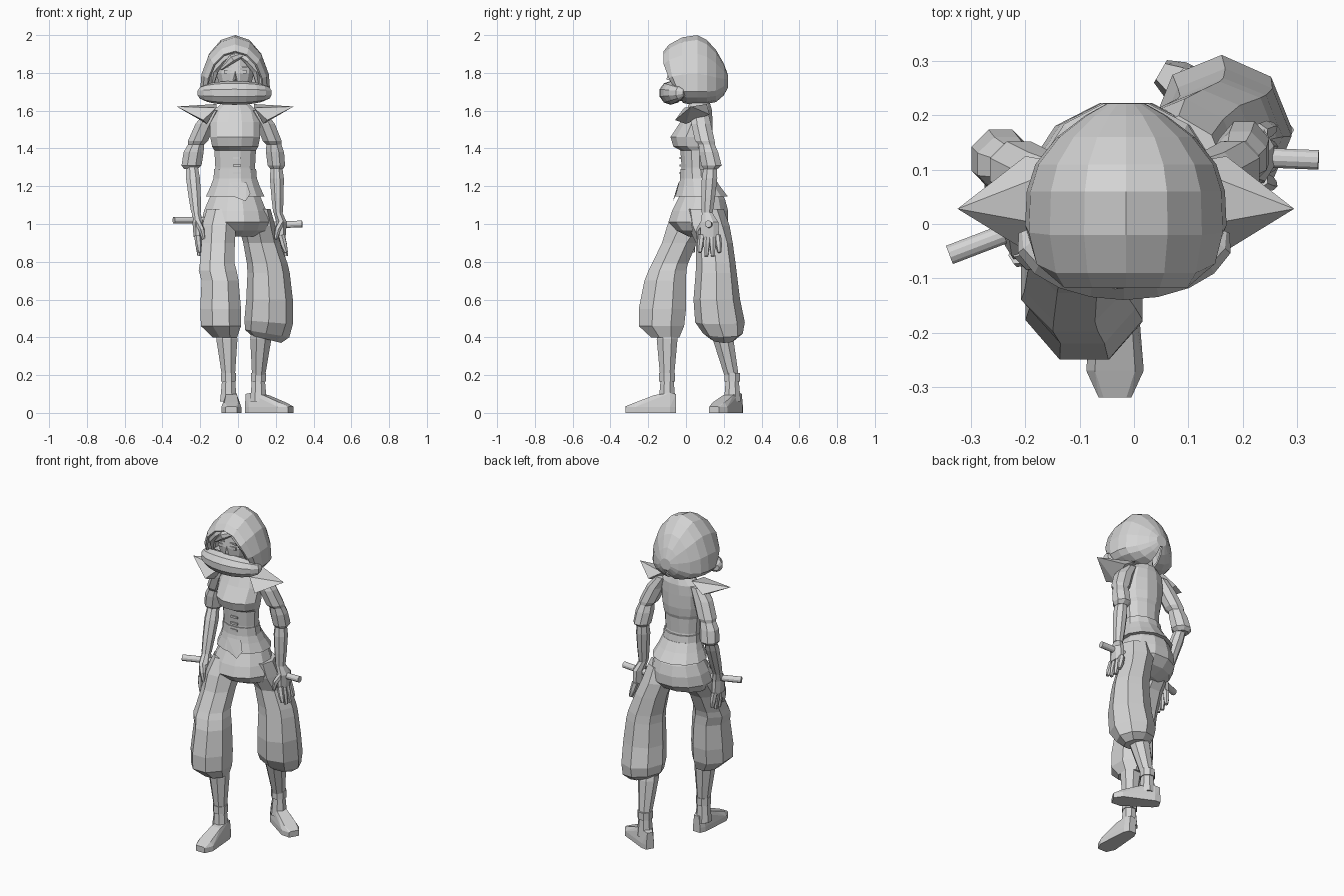
import bpy
import bmesh
from math import cos, sin, pi, radians
from mathutils import Vector, Matrix

default_cube = bpy.data.objects.get("Cube")
if default_cube:
    bpy.data.objects.remove(default_cube, do_unlink=True)

clay = bpy.data.materials.new("clay_grey")
clay.use_nodes = True
clay.diffuse_color = (.66, .66, .66, 1)
clay.node_tree.nodes["Principled BSDF"].inputs["Base Color"].default_value = clay.diffuse_color

MID = -.015  # centre line of the upper body


def finish(name, bm):
    """Turn a bmesh into a flat shaded object."""
    bmesh.ops.recalc_face_normals(bm, faces=bm.faces)
    mesh = bpy.data.meshes.new(name)
    bm.to_mesh(mesh)
    bm.free()
    mesh.materials.append(clay)
    obj = bpy.data.objects.new(name, mesh)
    bpy.context.scene.collection.objects.link(obj)
    return obj


def skin(name, rings, closed=True, cap_start=True):
    """Bridge a row of equal point rings with quads."""
    bm = bmesh.new()
    rows = [[bm.verts.new(point) for point in ring] for ring in rings]
    count = len(rows[0])
    for lower, upper in zip(rows, rows[1:]):
        for i in range(count if closed else count - 1):
            j = (i + 1) % count
            bm.faces.new((lower[i], lower[j], upper[j], upper[i]))
    if cap_start:
        bm.faces.new(rows[0][::-1])
    bm.faces.new(rows[-1])
    return finish(name, bm)


def oval(rx, ry, sides):
    """Flat-fronted polygon whose flats touch the given radii."""
    grow = 1 / cos(pi / sides)
    angles = [2 * pi * (i + .5) / sides for i in range(sides)]
    return [Vector((rx * grow * cos(a), ry * grow * sin(a), 0)) for a in angles]


def loft(name, rings, sides=8, yaw=0, lean=0):
    """Stack horizontal ovals: x, y, z, x radius, y radius."""
    turn = Matrix.Rotation(yaw, 3, "Z")
    loops = []
    for k, (x, y, z, rx, ry) in enumerate(rings):
        tilt = lean * max(0, k - len(rings) + 4) / 3
        loop = [turn @ p for p in oval(rx, ry, sides)]
        loops.append([p + Vector((x, y, z + tilt * p.x)) for p in loop])
    return skin(name, loops)


def body(name, rings, sides=12):
    """Loft along the centre line: z, y, x radius, y radius."""
    return loft(name, [(MID, y, z, rx, ry) for z, y, rx, ry in rings], sides)


def tube(name, points, radii, sides=6):
    """Round section following a path."""
    points = [Vector(p) for p in points]
    loops = []
    for i, point in enumerate(points):
        ahead = points[min(i + 1, len(points) - 1)]
        behind = points[max(i - 1, 0)]
        turn = (ahead - behind).to_track_quat("Z", "Y")
        loops.append([point + turn @ p for p in oval(radii[i], radii[i], sides)])
    return skin(name, loops)


def hull(name, points):
    """Convex faceted solid around a few points."""
    bm = bmesh.new()
    for point in points:
        bm.verts.new(point)
    bmesh.ops.convex_hull(bm, input=bm.verts)
    return finish(name, bm)


def plate(name, x, y, z, width, height, depth=.004):
    signs = (-1, 1)
    return hull(name, [(x + a * width, y + b * depth, z + c * height)
                       for a in signs for b in signs for c in signs])


# Hood: arches from the face opening to the back, low front edge swept back
arches = []
for y, width, top, middle, drop, sweep in (
        (-.118, .15, 1.915, 1.71, .05, .55), (-.09, .172, 1.95, 1.71, .07, .42),
        (-.02, .187, 1.988, 1.71, .075, .15), (.06, .184, 2, 1.71, .075, 0),
        (.11, .168, 1.975, 1.71, .075, 0), (.16, .128, 1.92, 1.715, .07, 0),
        (.2, .075, 1.85, 1.735, .055, 0), (.222, .035, 1.79, 1.755, .035, 0)):
    arch = []
    for i in range(15):
        a = radians(-80 + 340 * i / 14)
        z = middle + sin(a) * (top - middle if sin(a) > 0 else drop)
        arch.append((MID + width * cos(a), y + sweep * max(0, 1.82 - z), z))
    arches.append(arch)
hood = skin("hood", arches, closed=False, cap_start=False)
shell = hood.modifiers.new("cloth", "SOLIDIFY")
shell.thickness = .012
shell.offset = -1

# Rolled scarf across the mouth
bend = [radians(18 * i - 90) for i in range(11)]
tube("scarf", [(MID - .003 + .178 * sin(a), -.01 - .07 * cos(a), 1.694) for a in bend],
     [.018 + .042 * max(0, cos(a)) ** .8 for a in bend], 10)

# Head, neck and face details
body("head", [(1.65, .02, .05, .05), (1.72, 0, .08, .08), (1.8, 0, .1, .09),
              (1.88, .01, .1, .09), (1.94, .02, .06, .06)])
body("neck", [(1.58, .07, .06, .05), (1.64, .07, .055, .05), (1.7, .05, .06, .06)], 8)
hull("nose", [(MID - .012, -.085, 1.76), (MID + .012, -.085, 1.76),
              (MID, -.105, 1.765), (MID, -.085, 1.82)])
for side, label in ((-1, "right"), (1, "left")):
    plate(label + "_eye", MID + side * .04, -.085, 1.805, .02, .009)
    plate(label + "_brow", MID + side * .042, -.086, 1.832, .024, .004)
    # Hair locks framing the face
    tube(label + "_hair_lock", [(MID + side * x, y, z) for x, y, z in (
        (.01, -.075, 1.91), (.07, -.085, 1.87), (.11, -.07, 1.81), (.12, -.05, 1.73))],
        (.012, .022, .02, .006))
tube("fringe", [(.03, -.085, 1.9), (-.03, -.1, 1.875), (-.09, -.09, 1.82)], (.012, .02, .006))

# Torso, belt and flared jacket hem
body("torso", [(1.64, .072, .07, .055), (1.6, .07, .115, .068), (1.54, .055, .132, .085),
               (1.46, .03, .132, .112), (1.41, .035, .122, .102), (1.39, .05, .11, .08),
               (1.3, .052, .105, .075), (1.22, .06, .11, .085)])
body("belt", [(1.24, .058, .115, .09), (1.29, .055, .111, .084)])
body("jacket_hem", [(1.25, .06, .112, .088), (1.2, .07, .13, .11), (1.145, .082, .155, .14)])
hull("jacket_flap", [(MID - .03, -.04, 1.22), (MID + .06, -.035, 1.22), (MID + .08, -.05, 1.16),
                     (MID + .055, -.07, 1.12), (MID - .02, -.06, 1.15)])
for z in (1.27, 1.31, 1.35):
    plate("lacing", MID + .01, -.03, z, .022, .006)

# Pointed shoulder guards
for side, label in ((-1, "right"), (1, "left")):
    hull(label + "_shoulder_guard", [(MID + side * x, y, z) for x, y, z in (
        (.31, .028, 1.622), (.1, -.01, 1.615), (.1, .11, 1.635), (.17, -.058, 1.55),
        (.185, .125, 1.58), (.15, .0, 1.53))])

# Baggy trousers
body("trouser_seat", [(1.19, .08, .11, .095), (1.13, .082, .14, .125), (1.07, .075, .165, .148),
                      (1.01, .065, .178, .158), (.965, .065, .16, .115), (.935, .06, .1, .05)])
loft("right_trouser_leg", [
    (-.085, .045, 1.08, .08, .1), (-.1, .015, .99, .09, .115), (-.105, -.035, .9, .088, .092),
    (-.11, -.085, .79, .092, .095), (-.108, -.098, .755, .1, .1), (-.095, -.11, .7, .098, .11),
    (-.092, -.125, .55, .108, .125), (-.09, -.13, .46, .106, .12), (-.07, -.11, .4, .065, .075)])
loft("left_trouser_leg", [
    (.09, .1, 1.08, .073, .095), (.1, .12, .99, .087, .105), (.125, .15, .9, .09, .09),
    (.155, .158, .79, .1, .096), (.162, .16, .74, .104, .1), (.167, .163, .6, .114, .114),
    (.162, .18, .48, .118, .122), (.155, .195, .42, .11, .095), (.15, .195, .39, .075, .06)],
    yaw=radians(22), lean=-.25)

# Shins, ankle wraps and boots
legs = (("right", (-.062, -.1, .46), (-.05, -.1, .18), (-.035, -.185), 0),
        ("left", (.125, .18, .46), (.108, .245, .18), (.163, .215), radians(60)))
for label, knee, ankle, foot, yaw in legs:
    knee, ankle = Vector(knee), Vector(ankle)
    loft(label + "_shin", [(*knee, .05, .05), (*knee.lerp(ankle, .25), .056, .055),
                           (*knee.lerp(ankle, .6), .045, .046), (*ankle, .033, .036)])
    loft(label + "_ankle_wrap", [(*(ankle + Vector((0, 0, dz))), .04, .042)
                                 for dz in (-.015, .03)])
    loft(label + "_boot_cuff", [(*(ankle + Vector((0, 0, dz))), r, r)
                                for dz, r in ((-.12, .045), (-.07, .04), (0, .034))])
    turn = Matrix.Rotation(yaw, 3, "Z")
    shape = ((.135, .03, .035), (.085, .053, .055), (-.02, .043, .095),
             (-.1, .038, .105), (-.132, .024, .1))
    hull(label + "_boot", [turn @ Vector((side * width * (.7 if z else 1), -ahead, z))
                           + Vector((*foot, 0))
                           for ahead, width, height in shape
                           for side in (-1, 1) for z in (0, height)]
         + [turn @ Vector((side * width, -ahead, .03)) + Vector((*foot, 0))
            for ahead, width, height in shape for side in (-1, 1)])

# Sleeves with turned cuffs
loft("right_sleeve", [(-.13, .07, 1.6, .04, .045), (-.172, .08, 1.53, .053, .052),
                      (-.212, .1, 1.44, .053, .052), (-.222, .105, 1.42, .043, .043),
                      (-.235, .11, 1.38, .053, .05), (-.246, .12, 1.31, .053, .054),
                      (-.25, .12, 1.29, .035, .035)])
loft("left_sleeve", [(.1, .07, 1.6, .04, .045), (.145, .08, 1.53, .05, .052),
                     (.181, .1, 1.44, .05, .052), (.19, .11, 1.42, .04, .043),
                     (.196, .12, 1.38, .048, .05), (.203, .135, 1.31, .046, .054),
                     (.205, .13, 1.29, .033, .035)])

# Forearms, hands and the short rods they hold
arms = (("right", -1, (-.245, .115, 1.32), (-.222, .01, 1.06), (-.213, -.015), -.205,
         ((-.34, -.057, 1.02), (-.16, .012, 1.02))),
        ("left", 1, (.203, .13, 1.32), (.212, .112, 1.06), (.23, .125), .255,
         ((.34, .118, 1), (.17, .125, .995))))
for label, side, elbow, wrist, palm, tip, rod in arms:
    elbow, wrist = Vector(elbow), Vector(wrist)
    loft(label + "_forearm", [(*elbow, .029, .033), (*elbow.lerp(wrist, .3), .037, .041),
                              (*elbow.lerp(wrist, .7), .032, .036), (*wrist, .026, .029)])
    x, y = palm
    loft(label + "_palm", [(*wrist, .023, .027), (x, y, 1.01, .028, .046),
                           (x, y, .93, .022, .05)])
    for i in range(4):
        across = .028 * (i - 1.5)
        reach = .83 if i in (1, 2) else .85
        tube(label + "_finger", [(x, y + across, .94), ((x + tip) / 2, y + across * 1.15, .89),
                                 (tip, y + across * 1.25, reach)], (.016, .015, .009))
    tube(label + "_thumb", [(x, y - .03, 1.01), (x - side * .02, y - .055, .97),
                            (x - side * .03, y - .06, .92)], (.016, .014, .008))
    tube(label + "_rod", rod, (.018, .018), 12)
